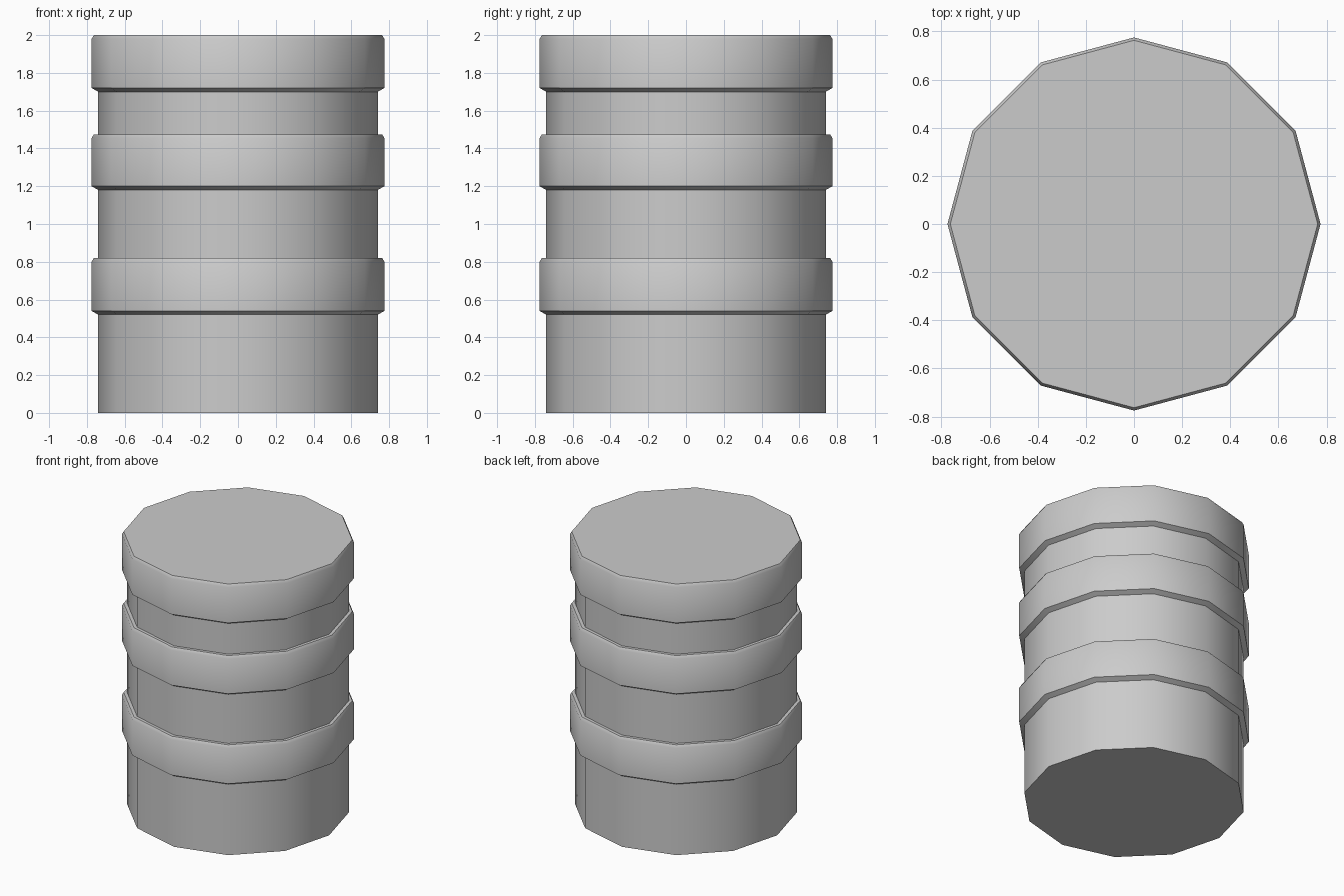
import bpy, bmesh
from math import cos, sin, pi, radians

if "Cube" in bpy.data.objects:
    bpy.data.objects.remove(bpy.data.objects["Cube"])

SIDES = 12
R_BODY, R_BAND = 0.74, 0.775

# Half profile (radius, z): plain wall with three raised bands
profile = [(R_BODY, 0.0)]
for low, high in ((0.52, 0.82), (1.18, 1.475), (1.70, 2.0)):
    profile += [(R_BODY, low), (R_BAND, low + 0.02),
                (R_BAND, high - 0.02), (R_BAND - 0.012, high)]
    if high < 2.0:
        profile.append((R_BODY, high))

# Sweep the profile around the axis as 12-sided rings
bm = bmesh.new()
rings = [[bm.verts.new((r * cos(2 * pi * i / SIDES), r * sin(2 * pi * i / SIDES), z))
          for i in range(SIDES)] for r, z in profile]
for a, b in zip(rings, rings[1:]):
    for i in range(SIDES):
        j = (i + 1) % SIDES
        bm.faces.new((a[i], a[j], b[j], b[i]))

# Flat lid and base
bm.faces.new(rings[-1])
bm.faces.new(rings[0][::-1])
bmesh.ops.recalc_face_normals(bm, faces=bm.faces)

mesh = bpy.data.meshes.new("barrel")
bm.to_mesh(mesh)
bm.free()
barrel = bpy.data.objects.new("barrel", mesh)
bpy.context.collection.objects.link(barrel)

# Soft walls, crisp band edges
bpy.context.view_layer.objects.active = barrel
barrel.select_set(True)
bpy.ops.object.shade_smooth_by_angle(angle=radians(35))
